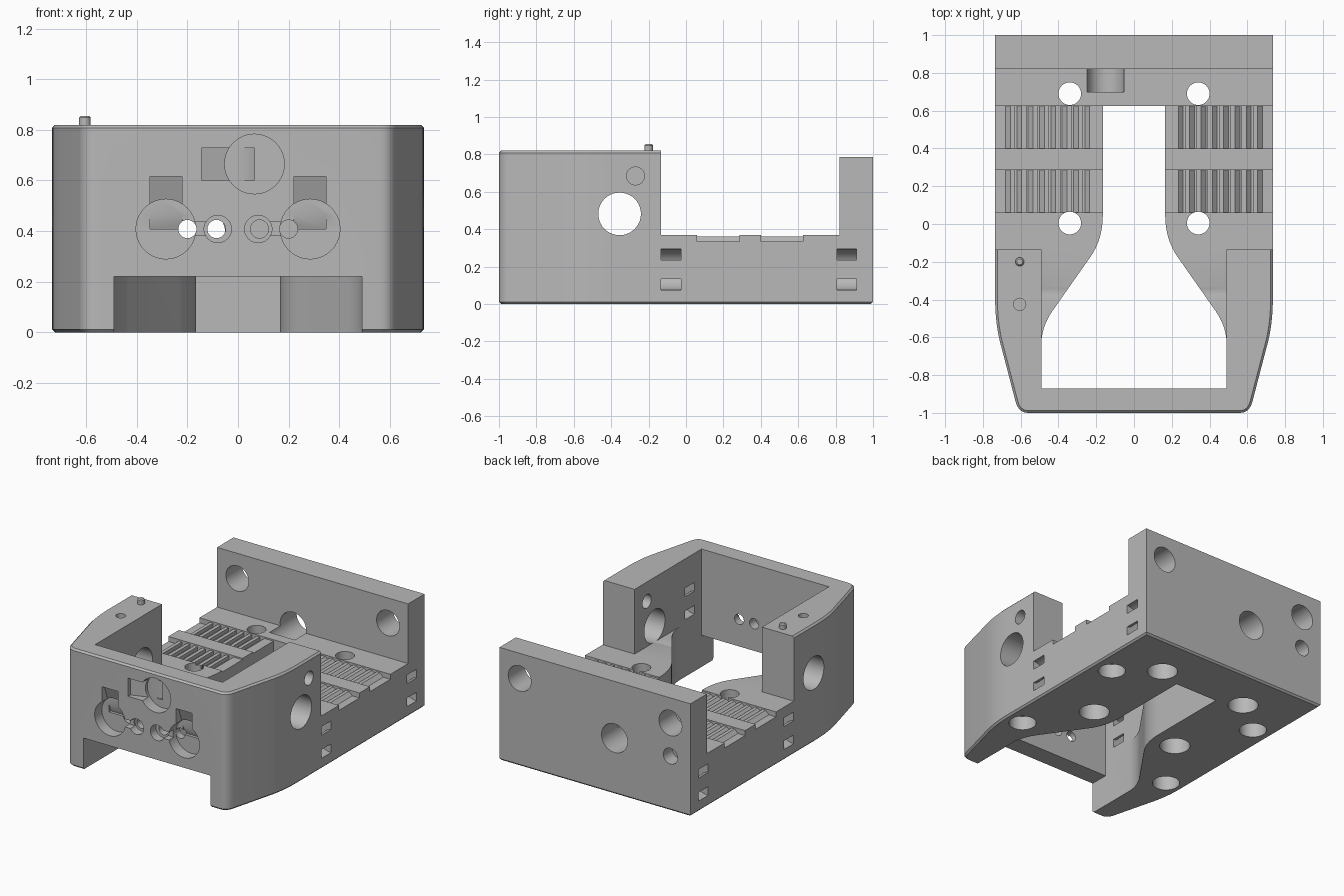
import bpy, bmesh, math
from mathutils import Matrix, Vector

cube = bpy.data.objects.get("Cube")
if cube:
    bpy.data.objects.remove(cube, do_unlink=True)

grey = bpy.data.materials.new("plain grey")
grey.use_nodes = True
colour = (0.48, 0.48, 0.48, 1)
grey.diffuse_color = colour
grey.node_tree.nodes["Principled BSDF"].inputs["Base Color"].default_value = colour


def finish(bm, name):
    bmesh.ops.recalc_face_normals(bm, faces=bm.faces)
    mesh = bpy.data.meshes.new(name)
    bm.to_mesh(mesh)
    bm.free()
    mesh.materials.append(grey)
    obj = bpy.data.objects.new(name, mesh)
    bpy.context.collection.objects.link(obj)
    return obj


def prism(name, outline, low, high, axis="Z", bevel=0):
    """Extrude an outline; axis Z takes (x, y), Y takes (x, z)."""
    bm = bmesh.new()
    place = (lambda a, b, h: (a, b, h)) if axis == "Z" else (lambda a, b, h: (a, h, b))
    bottom = bm.faces.new([bm.verts.new(place(a, b, low)) for a, b in outline])
    new = bmesh.ops.extrude_face_region(bm, geom=[bottom])["geom"]
    shift = Vector(place(0, 0, high - low))
    bmesh.ops.translate(bm, vec=shift, verts=[g for g in new if isinstance(g, bmesh.types.BMVert)])
    if bevel:
        bmesh.ops.recalc_face_normals(bm, faces=bm.faces)
        rim = [e for e in bm.edges if abs(e.verts[0].co.z - e.verts[1].co.z) < 1e-5]
        bmesh.ops.bevel(bm, geom=rim, offset=bevel, segments=1, affect="EDGES")
    return finish(bm, name)


def box(name, x, y, z):
    return prism(name, [(x[0], y[0]), (x[1], y[0]), (x[1], y[1]), (x[0], y[1])], *z)


def cylinder(name, axis, centre, radius, depth, sides=40):
    bm = bmesh.new()
    turn = {"X": Matrix.Rotation(math.pi / 2, 4, "Y"),
            "Y": Matrix.Rotation(math.pi / 2, 4, "X"), "Z": Matrix()}[axis]
    bmesh.ops.create_cone(bm, cap_ends=True, segments=sides, radius1=radius, radius2=radius,
                          depth=depth, matrix=Matrix.Translation(centre) @ turn)
    return finish(bm, name)


def bend(a, b, c, steps=8):
    """Quadratic curve from a to c pulled towards b."""
    a, b, c = Vector(a), Vector(b), Vector(c)
    ts = [i / steps for i in range(steps + 1)]
    return [tuple(a * (1 - t) ** 2 + b * 2 * t * (1 - t) + c * t * t) for t in ts]


def mirrored(half):
    return half + [(-x, y) for x, y in reversed(half)]


def cut(cutter):
    mod = body.modifiers.new("cut", "BOOLEAN")
    mod.operation = "DIFFERENCE"
    mod.solver = "EXACT"
    mod.object = cutter
    bpy.context.view_layer.objects.active = body
    bpy.ops.object.modifier_apply(modifier=mod.name)
    bpy.data.objects.remove(cutter, do_unlink=True)


def tie_loop(x, y, z, width=0.105):
    """U-shaped tie channel, entering and leaving the wall at x."""
    arcs = [(r, [math.tau * i / 32 for i in range(32)]) for r in (0.11, 0.05)]
    bm = bmesh.new()
    loops = [[[bm.verts.new((x + r * math.cos(t), y + s * width / 2, z + r * math.sin(t)))
               for t in ts] for s in (-1, 1)] for r, ts in arcs]
    (a, b), (c, d) = loops
    for p, q in ((a, b), (b, d), (d, c), (c, a)):
        for i in range(32):
            j = (i + 1) % 32
            bm.faces.new((p[i], p[j], q[j], q[i]))
    return finish(bm, "tie_cutter")


# Main body
outer = [(0.735, 1)] + bend((0.735, -0.4), (0.735, -0.54), (0.70, -0.66))
outer += bend((0.627, -0.94), (0.612, -1), (0.56, -1), 5)
body = prism("mount_body", mirrored(outer), 0, 0.82, bevel=0.012)

# Space above the deck, between the towers and the back wall
cut(prism("deck_cutter", mirrored([(0.49, -0.87), (0.49, -0.135), (1, -0.135), (1, 0.82)]), 0.37, 1))
cut(box("back_top_cutter", (-1, 1), (0.7, 1.2), (0.785, 1)))

# Waisted opening through the deck, and the gap under the front plate
opening = [(0.49, -0.87)] + bend((0.49, -0.62), (0.485, -0.54), (0.435, -0.465))
opening += bend((0.235, -0.18), (0.165, -0.085), (0.165, 0.05)) + [(0.165, 0.625)]
cut(prism("opening_cutter", mirrored(opening), -0.1, 0.5))
cut(box("gap_cutter", (-0.49, 0.49), (-1.2, -0.8), (-0.1, 0.22)))

# Toothed belt racks
for side in (-1, 1):
    rack = [(0.1, 0.5), (0.1, 0.36)]
    for k in range(8):
        x = 0.235 + 0.06 * k
        rack += [(x, 0.36), (x + 0.025, 0.335)]
        if k < 7:
            rack += [(x + 0.035, 0.335), (x + 0.035, 0.36)]
    rack += [(0.8, 0.335), (0.8, 0.5)]
    for y in ((0.06, 0.285), (0.4, 0.625)):
        cut(prism("rack_cutter", [(side * a, b) for a, b in rack], *y, axis="Y"))

# Deck bolt holes with counterbores, and blind holes underneath
for side in (-1, 1):
    for y in (0.005, 0.69):
        cut(cylinder("bolt_cutter", "Z", (side * 0.34, y, 0.2), 0.06, 1))
        cut(cylinder("counterbore_cutter", "Z", (side * 0.34, y, 0), 0.098, 0.36))
    for x, y in ((0.595, 0.485), (0.605, -0.4)):
        cut(cylinder("foot_cutter", "Z", (side * x, y, 0), 0.088, 0.2))

# Tie channels in the sides and inside the front pocket
for side in (-1, 1):
    for x, y, z in ((0.735, -0.08, 0.185), (0.735, 0.86, 0.185), (0.49, -0.74, 0.507)):
        cut(tie_loop(side * x, y, z))

# Holes in the towers
cut(cylinder("side_cutter", "X", (0, -0.355, 0.482), 0.114, 2))
cut(cylinder("small_side_cutter", "X", (0.6, -0.27, 0.685), 0.048, 0.4))
cut(cylinder("top_cutter", "Z", (-0.605, -0.425, 0.82), 0.032, 0.12))

# Holes in the back wall
for x, z, r, depth in ((0.58, 0.61, 0.088, 0.6), (-0.58, 0.61, 0.088, 0.6),
                       (-0.15, 0.39, 0.1, 0.6), (-0.58, 0.38, 0.055, 0.2)):
    cut(cylinder("back_cutter", "Y", (x, 1, z), r, depth))


def ramp(centre, direction, length, half):
    """Notch in the front plate that deepens towards the round pocket."""
    bm = bmesh.new()
    across = Vector((direction.z, 0, -direction.x)) * half
    section = ((0, -1.1), (length, -1.1), (length, -0.975), (0, -0.9))
    rings = [[bm.verts.new(centre + direction * d + across * s + Vector((0, y, 0)))
              for d, y in section] for s in (-1, 1)]
    bm.faces.new(rings[0])
    bm.faces.new(rings[1])
    for i in range(4):
        j = (i + 1) % 4
        bm.faces.new((rings[0][i], rings[0][j], rings[1][j], rings[1][i]))
    return finish(bm, "ramp_cutter")


# Sensor pockets in the front plate
UP, RIGHTWARD = Vector((0, 0, 1)), Vector((1, 0, 0))
cut(cylinder("pocket_cutter", "Y", (0.065, -1, 0.665), 0.118, 0.16))
cut(ramp(Vector((0.065, 0, 0.665)), -RIGHTWARD, 0.21, 0.063))
for side in (-1, 1):
    cut(cylinder("pocket_cutter", "Y", (side * 0.285, -1, 0.408), 0.118, 0.16))
    cut(ramp(Vector((side * 0.285, 0, 0.408)), UP, 0.207, 0.063))
    cut(cylinder("eyelet_cutter", "Y", (side * 0.08, -1, 0.408), 0.054, 0.12))
    cut(box("wire_cutter", sorted((side * 0.08, side * 0.23)), (-1.1, -0.95), (0.383, 0.437)))
    for x in (0.085, 0.2):
        cut(cylinder("wire_hole_cutter", "Y", (side * x, -0.9, 0.408), 0.036, 0.4, 24))

# Locating pin on the right tower
pin = cylinder("locating_pin", "Z", (-0.605, -0.2, 0.828), 0.023, 0.055, 24)
soft = pin.modifiers.new("soft edge", "BEVEL")
soft.width = 0.007

for obj in (body, pin):
    bpy.ops.object.select_all(action="DESELECT")
    obj.select_set(True)
    bpy.context.view_layer.objects.active = obj
    bpy.ops.object.shade_smooth_by_angle(angle=math.radians(25))
